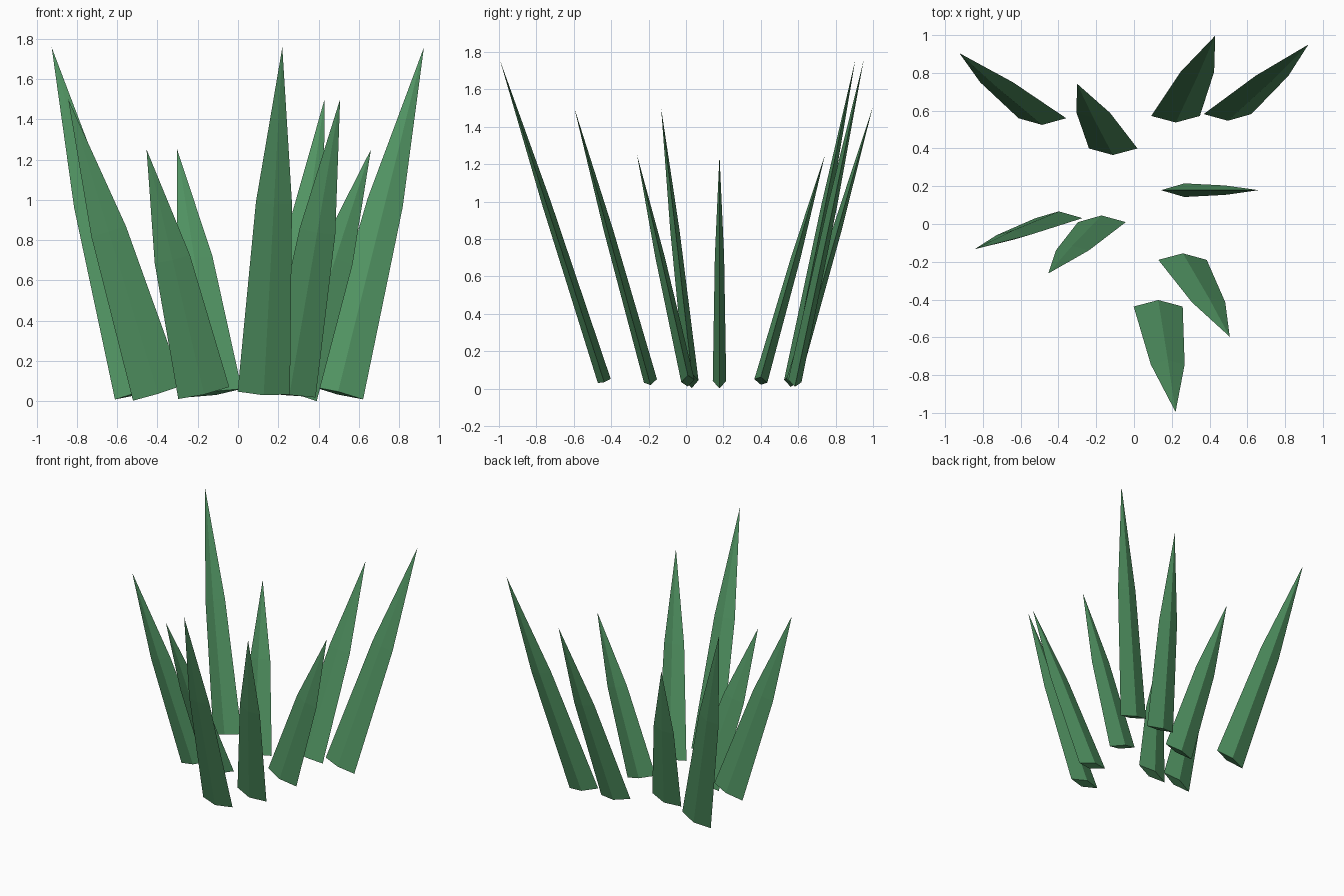
import bpy
import bmesh
from mathutils import Vector

cube = bpy.data.objects.get("Cube")
if cube:
    bpy.data.objects.remove(cube, do_unlink=True)

# One leaf green for every blade
green = bpy.data.materials.new("leaf_green")
green.use_nodes = True
leaf_color = (0.083, 0.297, 0.124, 1.0)
green.diffuse_color = leaf_color
green.node_tree.nodes["Principled BSDF"].inputs["Base Color"].default_value = leaf_color

HALF_WIDTH = 0.13
HALF_DEPTH = 0.036
BASE_Z = 0.041
SHOULDER = 0.55       # how far up the blade the taper steepens
SHOULDER_SCALE = 0.69


def grass_blade(name, base_xy, tip):
    """Diamond-section blade: base ring, shoulder ring, pointed tip."""
    base = Vector((*base_xy, BASE_Z))
    tip = Vector(tip)
    axis = (tip - base).normalized()
    side = Vector((axis.z, 0, -axis.x)).normalized()   # wide way, square to the axis
    front = side.cross(axis).normalized()              # thin way

    bm = bmesh.new()

    def ring(t, scale):
        centre = base.lerp(tip, t)
        w, d = side * HALF_WIDTH * scale, front * HALF_DEPTH * scale
        return [bm.verts.new(centre + o) for o in (w, d, -w, -d)]

    low, mid = ring(0, 1), ring(SHOULDER, SHOULDER_SCALE)
    point = bm.verts.new(tip)
    bm.faces.new(low)
    for i in range(4):
        j = (i + 1) % 4
        bm.faces.new((low[i], low[j], mid[j], mid[i]))
        bm.faces.new((mid[i], mid[j], point))
    bmesh.ops.recalc_face_normals(bm, faces=bm.faces)

    mesh = bpy.data.meshes.new(name)
    bm.to_mesh(mesh)
    bm.free()
    mesh.materials.append(green)
    bpy.context.collection.objects.link(bpy.data.objects.new(name, mesh))


# Blades come in three heights, each leaning outwards: base (x, y), tip (x, y)
TALL, MEDIUM, SHORT = 1.757, 1.5, 1.25
blades = {
    "tall_blade_back_right": (TALL, (-0.485, 0.56), (-0.925, 0.905)),
    "tall_blade_back_left": (TALL, (0.495, 0.582), (0.923, 0.95)),
    "tall_blade_front": (TALL, (0.128, -0.437), (0.22, -0.995)),
    "medium_blade_right": (MEDIUM, (-0.397, 0.031), (-0.843, -0.133)),
    "medium_blade_back": (MEDIUM, (0.22, 0.572), (0.43, 0.997)),
    "medium_blade_front": (MEDIUM, (0.257, -0.19), (0.507, -0.597)),
    "short_blade_back": (SHORT, (-0.11, 0.4), (-0.302, 0.743)),
    "short_blade_left": (SHORT, (0.267, 0.179), (0.66, 0.179)),
    "short_blade_right": (SHORT, (-0.17, 0.01), (-0.454, -0.262)),
}
for name, (height, base_xy, tip_xy) in blades.items():
    grass_blade(name, base_xy, (*tip_xy, height))
